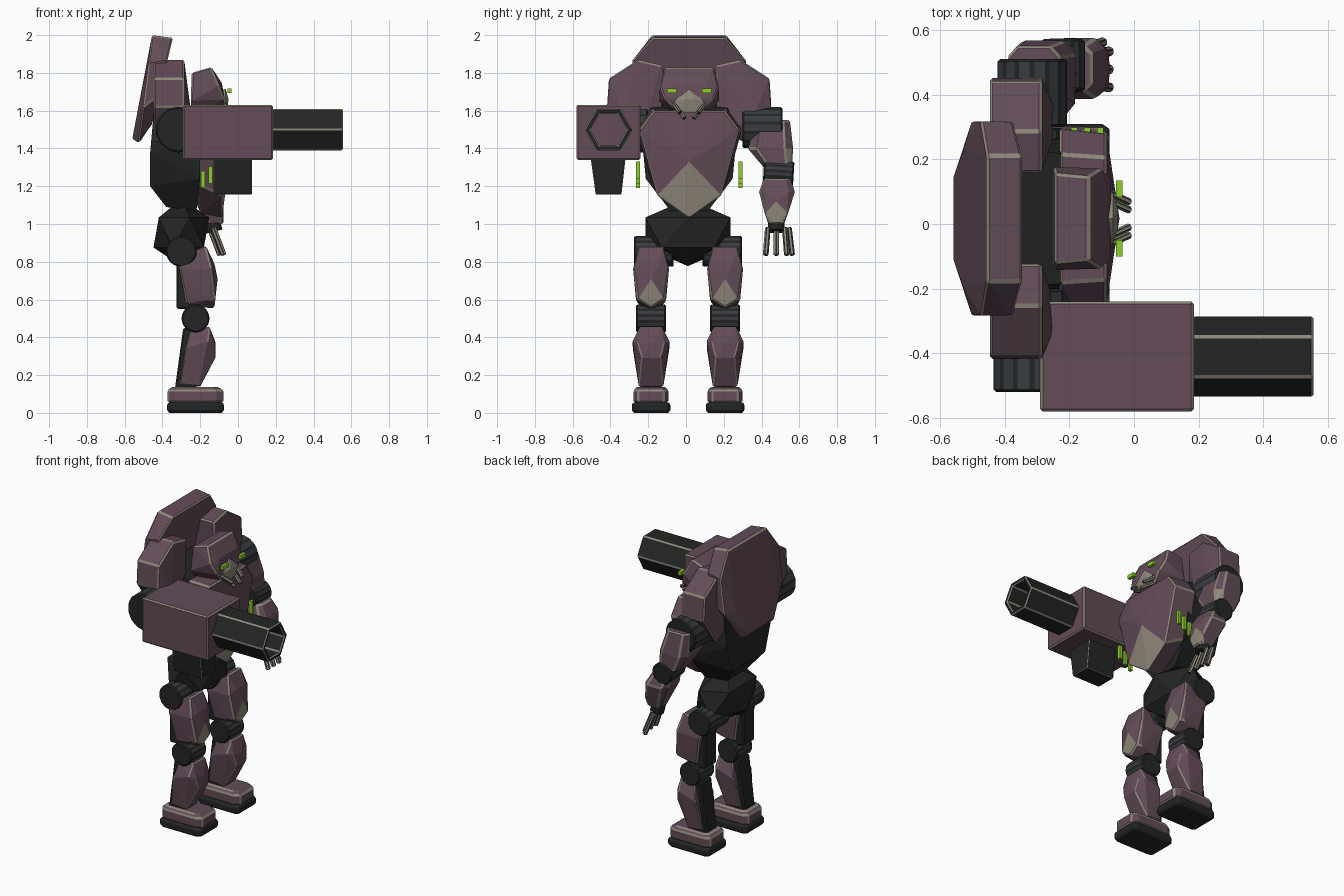
import bpy, bmesh, math
from mathutils import Vector, Matrix

if "Cube" in bpy.data.objects:
    bpy.data.objects.remove(bpy.data.objects["Cube"])


def material(name, rgb):
    m = bpy.data.materials.new(name)
    m.diffuse_color = (*rgb, 1)
    m.use_nodes = True
    m.node_tree.nodes["Principled BSDF"].inputs["Base Color"].default_value = m.diffuse_color
    return m


PURPLE = material("plum armour", (0.125, 0.072, 0.098))
DARK = material("charcoal frame", (0.017, 0.018, 0.018))
TAN = material("worn tan edge", (0.27, 0.24, 0.195))
SLATE = material("slate joint", (0.04, 0.046, 0.05))
GREEN = material("green glow", (0.27, 0.62, 0.02))
C = 0.017  # body centre line


def finish(name, bm, mats, bevel=0.0, slot=1, angle=38):
    bmesh.ops.recalc_face_normals(bm, faces=bm.faces)
    me = bpy.data.meshes.new(name)
    bm.to_mesh(me)
    bm.free()
    for m in mats:
        me.materials.append(m)
    ob = bpy.data.objects.new(name, me)
    bpy.context.collection.objects.link(ob)
    if bevel:
        b = ob.modifiers.new("edge trim", 'BEVEL')
        b.width, b.segments, b.material = bevel, 1, slot
        b.limit_method, b.angle_limit = 'ANGLE', math.radians(angle)
    return ob


def hull(name, pts, mat=PURPLE, trim=TAN, bevel=0.008, tan=None, angle=38):
    """Faceted convex plate with coloured edge trim; tan is a face rule."""
    bm = bmesh.new()
    for p in pts:
        bm.verts.new(p)
    res = bmesh.ops.convex_hull(bm, input=bm.verts)
    junk = {g for g in res["geom_interior"] + res["geom_unused"]
            if isinstance(g, bmesh.types.BMVert) and not g.link_faces}
    bmesh.ops.delete(bm, geom=list(junk), context='VERTS')
    bmesh.ops.dissolve_limit(bm, angle_limit=0.03, verts=bm.verts, edges=bm.edges)
    bmesh.ops.recalc_face_normals(bm, faces=bm.faces)
    bm.normal_update()
    for f in bm.faces:
        if tan and tan(f.calc_center_median(), f.normal):
            f.material_index = 2
    return finish(name, bm, [mat, trim, TAN], bevel, 1, angle)


def sym(y, pts):
    """Points given as (x, half width, z), mirrored about y."""
    return [(x, y + s * d, z) for x, d, z in pts for s in ((1, -1) if d else (1,))]


def box(name, x, y, z, mat, trim=TAN, bevel=0.008):
    return hull(name, [(a, b, c) for a in x for b in y for c in z], mat, trim, bevel)


def ring(x, y, z, hx, hy, k=0.35):
    """Chamfered rectangle cross-section."""
    return [(x + sx * hx * a, y + sy * hy * b, z) for sx in (1, -1) for sy in (1, -1)
            for a, b in ((1, 1 - k), (1 - k, 1))]


def rod(name, a, b, r, sides, mats, bevel=0.004, slot=0):
    a, b = Vector(a), Vector(b)
    bm = bmesh.new()
    bmesh.ops.create_cone(bm, cap_ends=True, segments=sides, radius1=r, radius2=r, depth=(b - a).length)
    for f in bm.faces:
        f.material_index = 0 if abs(f.normal.z) > 0.9 else 1
    q = Vector((0, 0, 1)).rotation_difference(b - a).to_matrix().to_4x4()
    bmesh.ops.transform(bm, matrix=Matrix.Translation((a + b) / 2) @ q, verts=bm.verts)
    return finish(name, bm, mats, bevel, slot, 20)


def joint(name, x, z, r, y0, y1):
    return rod(name, (x, y0, z), (x, y1, z), r, 14, [DARK, SLATE], 0.008)


# Pelvis: faceted ball
bm = bmesh.new()
bmesh.ops.create_icosphere(bm, subdivisions=1, radius=1)
bmesh.ops.transform(bm, matrix=Matrix.Translation((-0.3, 0.01, 0.955))
                    @ Matrix.Diagonal((0.165, 0.265, 0.178, 1)), verts=bm.verts)
finish("pelvis", bm, [DARK])

# Dark inner torso
hull("torso_core", sym(C, [(-0.44, 0.22, 1.66), (-0.21, 0.2, 1.6), (-0.465, 0.23, 1.38),
     (-0.465, 0.17, 1.2), (-0.38, 0.1, 1.09), (-0.22, 0.1, 1.07), (-0.2, 0.23, 1.24),
     (-0.2, 0.25, 1.45)]), DARK, DARK, 0)

# Chest plate with tan lower wedge
hull("chest_plate", sym(C, [(-0.23, 0.2, 1.61), (-0.23, 0.28, 1.5), (-0.23, 0.2, 1.22),
     (-0.2, 0, 1.05), (-0.085, 0.19, 1.6), (-0.085, 0.265, 1.5), (-0.085, 0.17, 1.15),
     (-0.085, 0, 1.03), (-0.045, 0, 1.33)]),
     tan=lambda c, n: c.z < 1.22 and n.x > 0.5)

# Large tilted back plate
back = [(0.195, 1.0), (0.3, 0.74), (0.3, 0.33), (0.17, 0.0)]
hull("back_plate",
     sym(C, [(-0.455 + 0.11 * t, d, 1.53 + 0.455 * t) for d, t in back])
     + sym(C, [(-0.56 + 0.105 * t, d * 0.72, 1.45 + 0.55 * t) for d, t in back])
     + sym(C, [(-0.525 + 0.07 * t, d, 1.43 + 0.57 * t) for d, t in back]))

for s, side in ((-1, "gun"), (1, "hand")):
    # Shoulder pads
    prof = [(0.14, 1.84), (0.27, 1.87), (0.425, 1.77), (0.435, 1.62), (0.3, 1.43), (0.15, 1.5)]
    hull("shoulder_pad_" + side, [(x, C + s * d, z) for d, z in prof for x in (-0.445, -0.285)]
         + [(-0.25, C + s * 0.25, 1.5), (-0.25, C + s * 0.35, 1.6)])
    # Glowing side vents
    for i in range(3):
        x, z, y = -0.185 + 0.04 * i, 1.19 + 0.025 * i, C + s * 0.271
        box(f"vent_light_{side}_{i}", (x - 0.01, x + 0.01), (y - 0.01, y + 0.01),
            (z, z + 0.09), GREEN, GREEN, 0)
    # Eyes
    y = C + s * 0.092
    box("eye_" + side, (-0.056, -0.035), (y - 0.025, y + 0.025), (1.694, 1.718), GREEN, GREEN, 0)
    # Mouth pipes
    for i, (d, z) in enumerate(((0.085, 1.64), (0.06, 1.61))):
        rod(f"mouth_pipe_{side}_{i}", (-0.09, C + s * d, z), (-0.012, C + s * (d - 0.035), z - 0.05),
            0.013, 6, [DARK, DARK, TAN], 0.004, 2)

# Head and face mask
hull("head", sym(C, [(-0.245, 0.14, 1.8), (-0.14, 0.13, 1.83), (-0.25, 0.16, 1.65),
     (-0.10, 0.155, 1.73), (-0.07, 0.13, 1.66), (-0.08, 0.07, 1.6), (-0.24, 0.1, 1.57),
     (-0.085, 0.09, 1.745)]))
hull("face_mask", sym(C, [(-0.065, 0, 1.715), (-0.05, 0.03, 1.66), (-0.065, 0.08, 1.65),
     (-0.06, 0.045, 1.59), (-0.14, 0.06, 1.6), (-0.14, 0, 1.7)]), TAN, TAN, 0)

# Gun arm: shoulder disc, housing, magazine
joint("gun_shoulder_joint", -0.315, 1.5, 0.122, -0.52, -0.2)
box("gun_housing", (-0.29, 0.185), (-0.58, -0.24), (1.34, 1.63), PURPLE)
hull("gun_magazine", [(x, y, 1.35) for x in (-0.13, 0.075) for y in (-0.505, -0.32)]
     + [(x, y, 1.155) for x in (-0.13, 0.075) for y in (-0.478, -0.342)], DARK, TAN, 0.005)

# Hollow hexagonal barrel
bm = bmesh.new()
rings = [[bm.verts.new((x, -0.41 + r * math.cos(i * math.pi / 3), 1.5 + r * math.sin(i * math.pi / 3)))
          for i in range(6)] for x, r in ((0.18, 0.127), (0.555, 0.127), (0.555, 0.097), (0.18, 0.097))]
for k in range(4):
    a, b = rings[k], rings[(k + 1) % 4]
    for i in range(6):
        bm.faces.new((a[i], a[(i + 1) % 6], b[(i + 1) % 6], b[i]))
finish("gun_barrel", bm, [DARK, TAN], 0.007)

# Hand arm: shoulder, upper arm, elbow, forearm
joint("hand_shoulder_joint", -0.315, 1.51, 0.11, 0.3, 0.51)
hull("upper_arm", ring(-0.31, 0.46, 1.55, 0.08, 0.09) + ring(-0.28, 0.447, 1.4, 0.1, 0.12)
     + ring(-0.25, 0.49, 1.29, 0.07, 0.07),
     tan=lambda c, n: c.z < 1.37 and n.x > 0.3 and c.y > 0.52)
rod("elbow", (-0.22, 0.41, 1.27), (-0.22, 0.57, 1.26), 0.07, 14, [DARK, SLATE], 0.008)
hull("forearm", ring(-0.2, 0.482, 1.24, 0.07, 0.07) + ring(-0.17, 0.482, 1.17, 0.08, 0.095)
     + ring(-0.125, 0.478, 1.0, 0.045, 0.042)
     + sym(0.478, [(-0.075, 0, 1.12), (-0.078, 0.06, 1.05), (-0.078, 0, 1.0)]),
     tan=lambda c, n: c.z < 1.075 and n.x > 0.5)
rod("wrist", (-0.14, 0.478, 1.02), (-0.125, 0.478, 0.96), 0.045, 8, [DARK, DARK])
for i, (y, dx) in enumerate(((0.422, 0), (0.478, 0), (0.534, 0), (0.562, -0.02))):
    rod(f"finger_{i}", (-0.13 + dx, y * 0.8 + 0.0956, 0.98), (-0.075 + dx, y, 0.835),
        0.017, 6, [DARK, DARK, TAN], 0.005, 2)

# Legs
for side, y in (("gun", -0.185), ("hand", 0.207)):
    inner = 0.03 if y < 0 else -0.03
    joint("hip_joint_" + side, -0.3, 0.855, 0.083, y - 0.09 + min(inner, 0), y + 0.09 + max(inner, 0))
    hull("thigh_" + side, sym(y, [(-0.32, 0.07, 0.82), (-0.17, 0.065, 0.885), (-0.31, 0.095, 0.76),
         (-0.14, 0.095, 0.77), (-0.125, 0.04, 0.79), (-0.275, 0.07, 0.58), (-0.15, 0.08, 0.6),
         (-0.12, 0.07, 0.6), (-0.108, 0, 0.71), (-0.125, 0, 0.555), (-0.24, 0.05, 0.56)]),
         tan=lambda c, n: c.z < 0.65 and n.x > 0.5)
    box("thigh_core_" + side, (-0.325, -0.2), (y - 0.06, y + 0.06), (0.55, 0.82), DARK, DARK)
    joint("knee_joint_" + side, -0.225, 0.5, 0.075, y - 0.08, y + 0.08)
    hull("shin_" + side, sym(y, [(-0.25, 0.06, 0.45), (-0.15, 0.06, 0.455), (-0.118, 0, 0.37),
         (-0.13, 0.07, 0.37), (-0.28, 0.097, 0.34), (-0.16, 0.097, 0.38), (-0.12, 0.05, 0.29),
         (-0.31, 0.065, 0.15), (-0.205, 0.065, 0.14), (-0.2, 0, 0.14)]))
    hull("shin_core_" + side, sym(y, [(-0.29, 0.06, 0.45), (-0.2, 0.06, 0.45),
         (-0.335, 0.055, 0.12), (-0.22, 0.055, 0.12)]), DARK, DARK)
    hull("foot_" + side, ring(-0.225, y, 0.055, 0.148, 0.092, 0.25)
         + ring(-0.225, y, 0.12, 0.148, 0.092, 0.25) + ring(-0.23, y, 0.138, 0.12, 0.075, 0.25))
    hull("sole_" + side, ring(-0.225, y, 0.0, 0.14, 0.092, 0.15) + ring(-0.225, y, 0.015, 0.15, 0.102, 0.15)
         + ring(-0.225, y, 0.045, 0.15, 0.102, 0.15) + ring(-0.225, y, 0.056, 0.14, 0.092, 0.15),
         DARK, DARK, 0.004)
